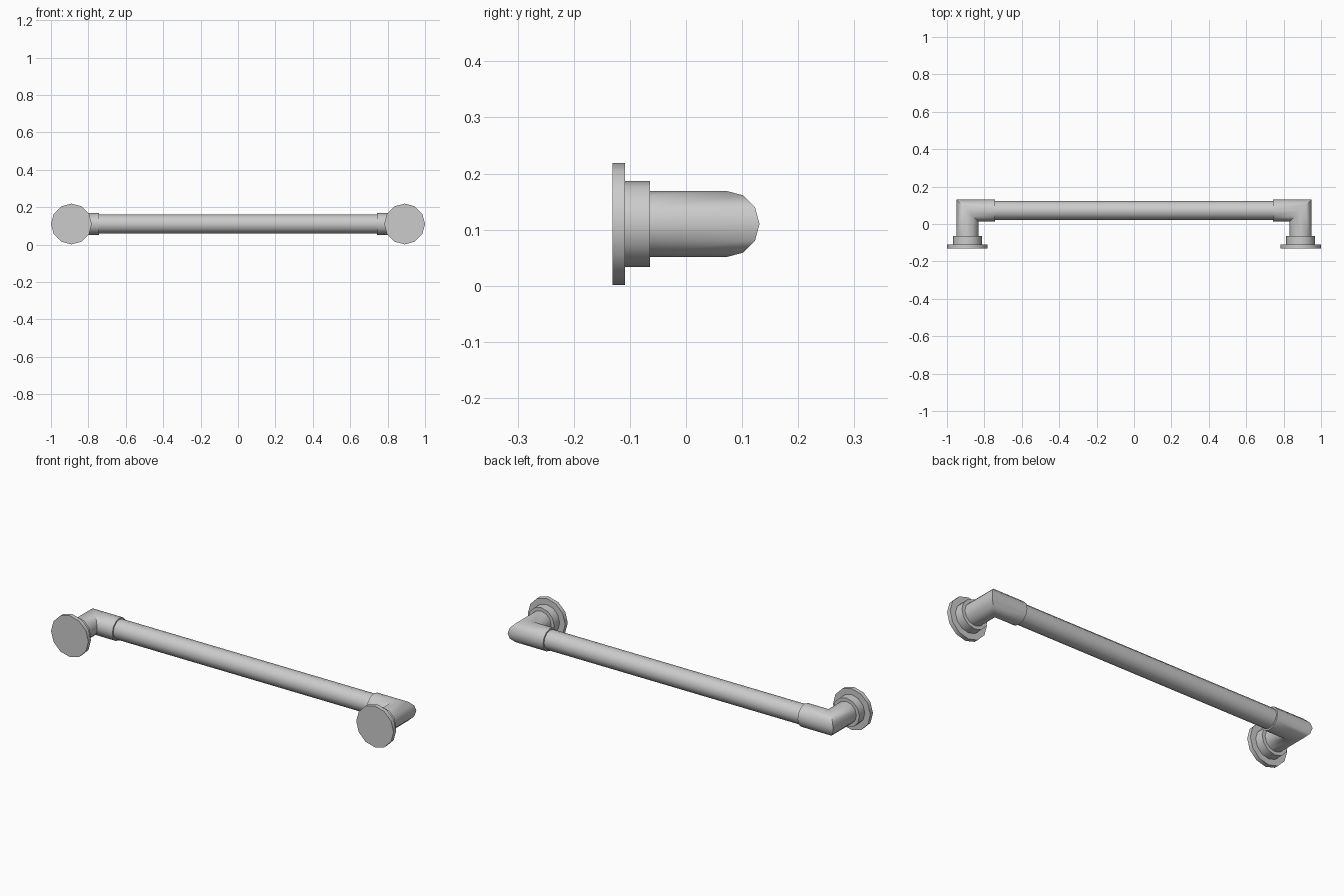
import bpy, bmesh
from math import cos, sin, pi, radians

if "Cube" in bpy.data.objects:
    bpy.data.objects.remove(bpy.data.objects["Cube"], do_unlink=True)

SIDES = 12
MID_Z = 0.11       # height of every axis
POST_X = 0.891     # axis of each wall post
BAR_Y = 0.072      # axis of the long bar
COLLAR_Y = -0.064  # where the elbow leaves the collar

steel = bpy.data.materials.new("brushed grey metal")
steel.use_nodes = True
grey = (0.6, 0.6, 0.6, 1)
steel.diffuse_color = grey
steel.node_tree.nodes["Principled BSDF"].inputs["Base Color"].default_value = grey


def tube(name, rings):
    """Skin a closed, capped tube through rings of points."""
    bm = bmesh.new()
    loops = [[bm.verts.new(p) for p in ring] for ring in rings]
    for a, b in zip(loops, loops[1:]):
        for i in range(SIDES):
            j = (i + 1) % SIDES
            bm.faces.new((a[i], a[j], b[j], b[i]))
    bm.faces.new(loops[0])
    bm.faces.new(loops[-1])
    bmesh.ops.recalc_face_normals(bm, faces=bm.faces)
    mesh = bpy.data.meshes.new(name)
    bm.to_mesh(mesh)
    bm.free()
    mesh.materials.append(steel)
    obj = bpy.data.objects.new(name, mesh)
    bpy.context.collection.objects.link(obj)
    bpy.ops.object.select_all(action='DESELECT')
    obj.select_set(True)
    bpy.context.view_layer.objects.active = obj
    bpy.ops.object.shade_smooth_by_angle(angle=radians(40))
    return obj


def circle(r):
    angles = [2 * pi * i / SIDES for i in range(SIDES)]
    return [(r * cos(a), r * sin(a)) for a in angles]


def post_ring(side, r, y):
    return [(side * (POST_X + u), y, MID_Z + v) for u, v in circle(r)]


def bar_ring(x, r):
    return [(x, BAR_Y + u, MID_Z + v) for u, v in circle(r)]


# Long grab bar
tube("bar", [bar_ring(x, 0.051) for x in (-0.76, 0.76)])

for side, label in ((1, "left"), (-1, "right")):
    # Wall flange and the collar standing on it
    tube(label + "_flange", [post_ring(side, 0.109, y) for y in (-0.131, -0.109)])
    tube(label + "_collar", [post_ring(side, 0.077, y) for y in (-0.109, COLLAR_Y)])
    # Mitred elbow joining post to bar
    mitre = [(side * (POST_X + u), BAR_Y + u, MID_Z + v) for u, v in circle(0.059)]
    tube(label + "_elbow", [post_ring(side, 0.059, COLLAR_Y), mitre,
                            bar_ring(side * 0.743, 0.059)])
